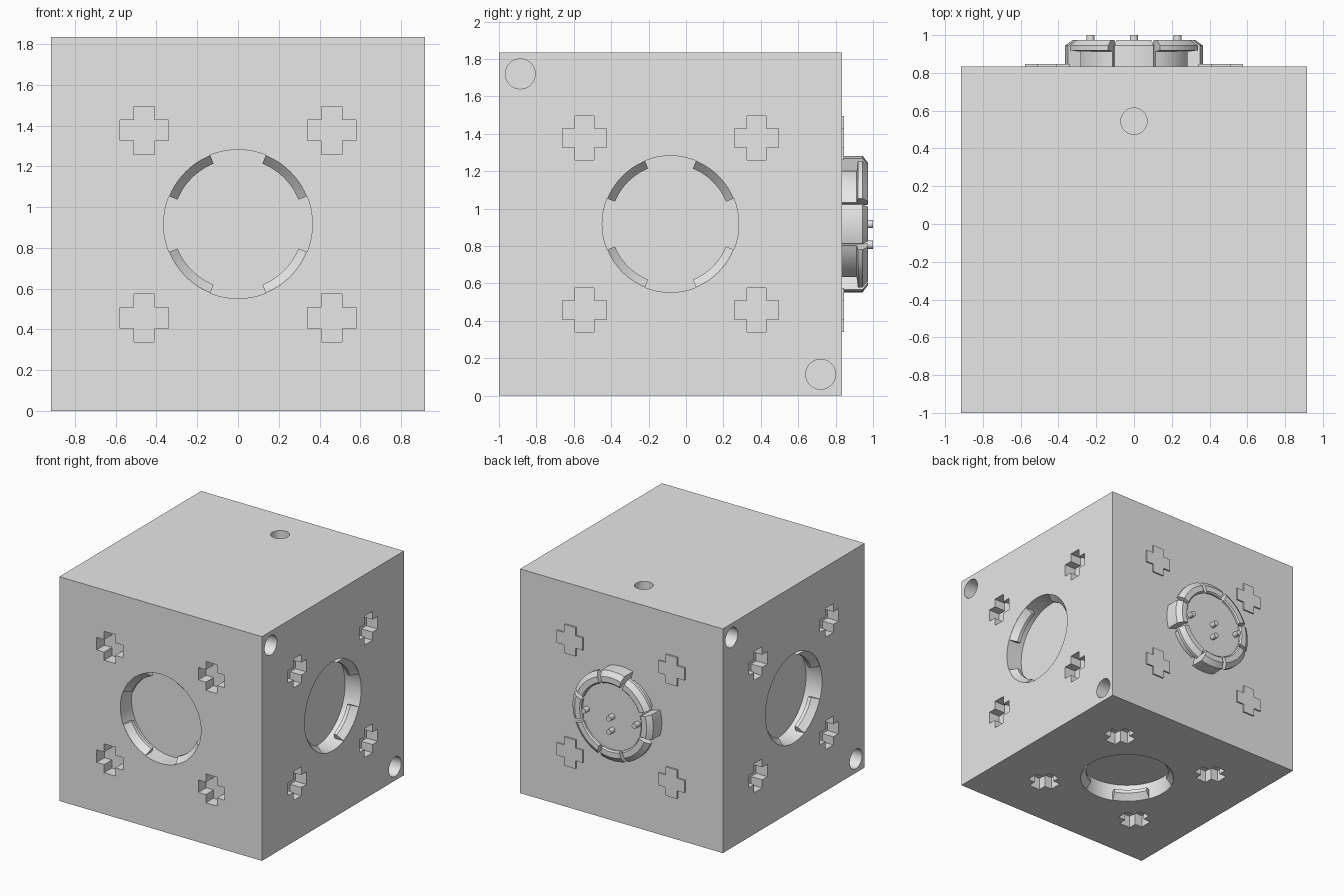
import bpy, bmesh
from math import sin, cos, radians, pi
from mathutils import Matrix, Vector

HALF = 0.917
CENTRE = Vector((0, -0.083, HALF))
RIM = 0.365          # socket and plug radius
CORNERS = [(sx, sy) for sx in (-1, 1) for sy in (-1, 1)]

old = bpy.data.objects.get("Cube")
if old:
    bpy.data.objects.remove(old)

grey = bpy.data.materials.new("light grey")
grey.use_nodes = True
grey.diffuse_color = (0.8, 0.8, 0.8, 1)
grey.node_tree.nodes["Principled BSDF"].inputs["Base Color"].default_value = (0.8, 0.8, 0.8, 1)


def side(u, v):
    """Frame on a cube side: local x = u, y = v, z = outward normal."""
    u, v = Vector(u), Vector(v)
    n = u.cross(v)
    m = Matrix((u, v, n)).transposed().to_4x4()
    m.translation = CENTRE + n * HALF
    return m


X, Y, Z = Vector((1, 0, 0)), Vector((0, 1, 0)), Vector((0, 0, 1))
FRONT, BACK = side(X, Z), side(-X, Z)
LEFT, RIGHT = side(Y, Z), side(-Y, Z)
TOP, BOTTOM = side(X, Y), side(X, -Y)


def prism(bm, outline, z0, z1, m):
    low = [bm.verts.new(m @ Vector((x, y, z0))) for x, y in outline]
    high = [bm.verts.new(m @ Vector((x, y, z1))) for x, y in outline]
    bm.faces.new(low[::-1])
    bm.faces.new(high)
    for i in range(len(low)):
        j = (i + 1) % len(low)
        bm.faces.new((low[i], low[j], high[j], high[i]))


def circle(x, y, r, n=32):
    return [(x + r * cos(2 * pi * i / n), y + r * sin(2 * pi * i / n)) for i in range(n)]


def cross(x, y, reach=0.118, arm=0.051):
    quarter = [(reach, -arm), (reach, arm), (arm, arm)]
    pts = []
    for _ in range(4):
        pts += [(x + a, y + b) for a, b in quarter]
        quarter = [(-b, a) for a, b in quarter]
    return pts


def sector(bm, profile, mid, half, m, steps=10):
    """Sweep an (r, z) profile around the side's normal, with closed ends."""
    rings = []
    for i in range(steps + 1):
        a = radians(mid - half + 2 * half * i / steps)
        rings.append([bm.verts.new(m @ Vector((r * cos(a), r * sin(a), z))) for r, z in profile])
    bm.faces.new(rings[0])
    bm.faces.new(rings[-1][::-1])
    for p, q in zip(rings, rings[1:]):
        for i in range(len(profile)):
            j = (i + 1) % len(profile)
            bm.faces.new((p[i], q[i], q[j], p[j]))


def finish(name, bm):
    bmesh.ops.recalc_face_normals(bm, faces=bm.faces)
    mesh = bpy.data.meshes.new(name)
    bm.to_mesh(mesh)
    bm.free()
    mesh.materials.append(grey)
    ob = bpy.data.objects.new(name, mesh)
    bpy.context.collection.objects.link(ob)
    return ob


def smooth(ob):
    bpy.ops.object.select_all(action="DESELECT")
    ob.select_set(True)
    bpy.context.view_layer.objects.active = ob
    bpy.ops.object.shade_smooth_by_angle(angle=radians(25))


# Recesses: sockets, crosses, corner holes and top hole
bm = bmesh.new()
for m in (FRONT, LEFT, RIGHT, BOTTOM):
    prism(bm, circle(0, 0, RIM, 64), -0.145, 0.05, m)
    for sx, sy in CORNERS:
        prism(bm, cross(sx * 0.46, sy * 0.46), -0.1, 0.05, m)
for m in (LEFT, RIGHT):
    for s in (-1, 1):
        prism(bm, circle(s * 0.803, -s * 0.803, 0.08), -0.15, 0.05, m)
prism(bm, circle(0, 0.627, 0.07), -0.15, 0.05, TOP)
cutter = finish("recess_cutter", bm)
cutter.hide_render = True

# Cube body
bm = bmesh.new()
bmesh.ops.create_cube(bm, size=2 * HALF, matrix=Matrix.Translation(CENTRE))
body = finish("cube_body", bm)
cut = body.modifiers.new("recesses", "BOOLEAN")
cut.object = cutter
cut.solver = "EXACT"
bpy.context.view_layer.objects.active = body
bpy.ops.object.modifier_apply(modifier=cut.name)
bpy.data.objects.remove(cutter)
smooth(body)

# Sloped snap teeth inside each socket
tooth = [(RIM + 0.002, -0.001), (RIM - 0.002, -0.001), (0.32, -0.05), (0.32, -0.078), (RIM + 0.002, -0.078)]
for name, m in (("front", FRONT), ("left", LEFT), ("right", RIGHT), ("bottom", BOTTOM)):
    bm = bmesh.new()
    for k in range(4):
        sector(bm, tooth, 45 + 90 * k, 23, m)
    smooth(finish(name + "_socket_teeth", bm))

# Plug on the back: core disc, four solid blocks, four hooked tabs
bm = bmesh.new()
prism(bm, circle(0, 0, 0.285, 64), -0.01, 0.115, BACK)
smooth(finish("plug_core", bm))

block = [(0.27, -0.01), (RIM, -0.01), (RIM, 0.11), (0.325, 0.14), (0.28, 0.14), (0.27, 0.13)]
hook = [(0.27, -0.01), (0.305, -0.01), (0.305, 0.078), (RIM, 0.085), (RIM, 0.11),
        (0.325, 0.14), (0.28, 0.14), (0.27, 0.13)]
for name, profile, start, half in (("plug_blocks", block, 0, 16.5), ("plug_hooks", hook, 45, 23)):
    bm = bmesh.new()
    for k in range(4):
        sector(bm, profile, start + 90 * k, half, BACK)
    smooth(finish(name, bm))

# Contact pins
bm = bmesh.new()
for x, y in ((0, 0), (-0.23, 0), (0.23, 0), (0, -0.11)):
    prism(bm, circle(x, y, 0.022, 16), 0.1, 0.166, BACK)
smooth(finish("plug_pins", bm))

# Raised crosses on the back
bm = bmesh.new()
for sx, sy in CORNERS:
    prism(bm, cross(sx * 0.46, sy * 0.46), -0.01, 0.012, BACK)
finish("back_crosses", bm)
